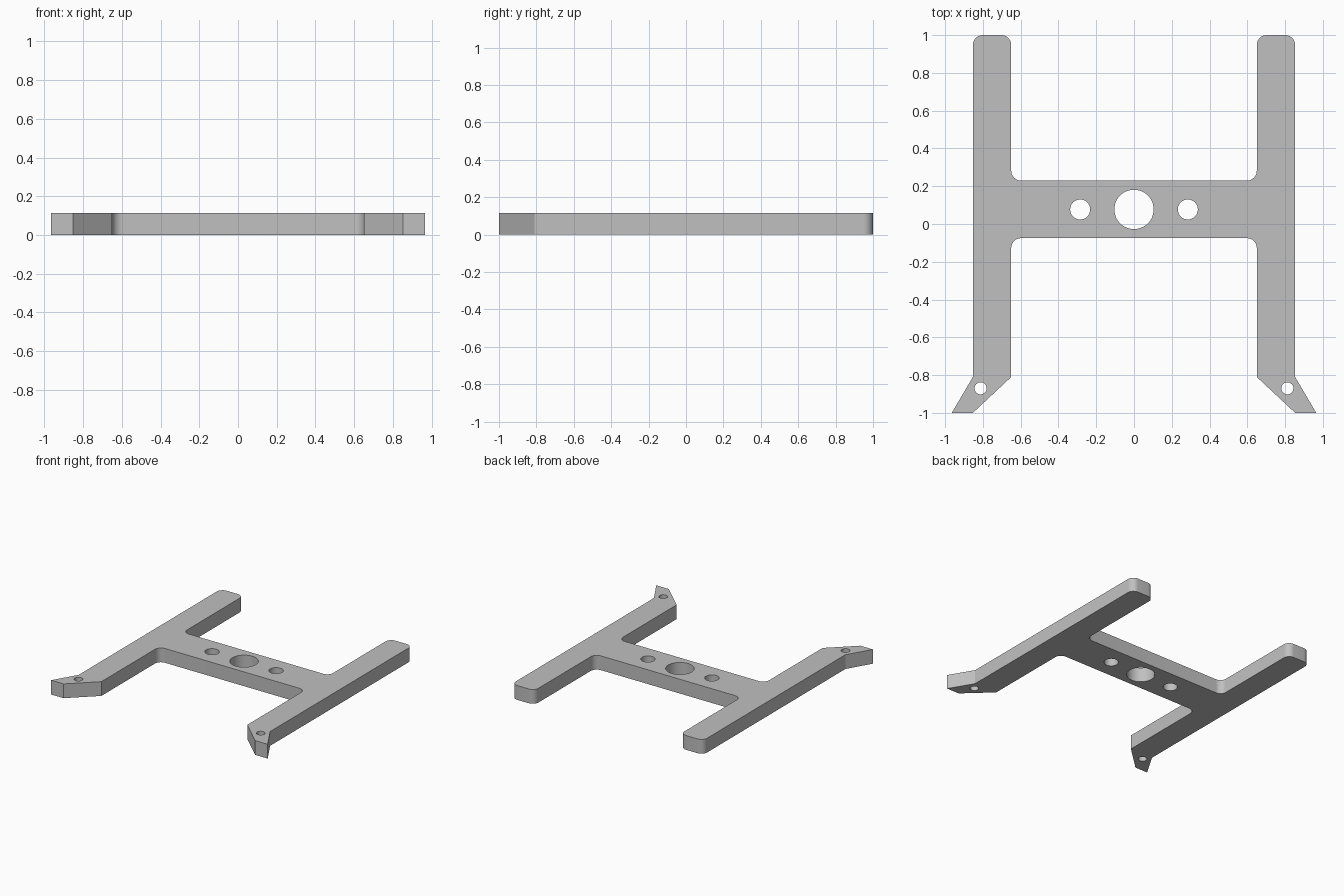
import bpy
import bmesh
from math import cos, sin, pi
from mathutils import Vector

cube = bpy.data.objects.get("Cube")
if cube:
    bpy.data.objects.remove(cube, do_unlink=True)

THICKNESS = 0.115
ROUND = 0.052

grey = bpy.data.materials.new("plain grey")
grey.use_nodes = True
colour = (0.53, 0.53, 0.53, 1)
grey.diffuse_color = colour
grey.node_tree.nodes["Principled BSDF"].inputs["Base Color"].default_value = colour


def rounded(prev, corner, nxt, radius, steps=10):
    """Points of a right-angled corner replaced by a quarter circle."""
    a = (prev - corner).normalized() * radius
    b = (nxt - corner).normalized() * radius
    centre = corner + a + b
    turns = [i / steps * pi / 2 for i in range(steps + 1)]
    return [centre - b * cos(t) - a * sin(t) for t in turns]


def circle(x, y, radius, sides):
    return [Vector((x + radius * cos(i * 2 * pi / sides),
                    y + radius * sin(i * 2 * pi / sides))) for i in range(sides)]


# Right-hand half of the outline: (x, y, is the corner rounded)
half = [(0.65, -0.075, True), (0.65, -0.81, False), (0.853, -1, False),
        (0.965, -1, False), (0.853, -0.81, False), (0.853, 1, True),
        (0.65, 1, True), (0.65, 0.23, True)]
corners = [(Vector((x, y)), r) for x, y, r in half]
corners += [(Vector((-x, y)), r) for x, y, r in reversed(half)]

outline = []
for i, (point, is_round) in enumerate(corners):
    before, after = corners[i - 1][0], corners[(i + 1) % len(corners)][0]
    outline += rounded(before, point, after, ROUND) if is_round else [point]

# Centre bore, two bolt holes and two foot holes
loops = [outline, circle(0, 0.077, 0.104, 48)]
for side in (-1, 1):
    loops.append(circle(side * 0.285, 0.077, 0.053, 32))
    loops.append(circle(side * 0.812, -0.87, 0.032, 24))

# Fill the flat plate around its holes, then raise it
bm = bmesh.new()
for loop in loops:
    verts = [bm.verts.new((p.x, p.y, 0)) for p in loop]
    for i, v in enumerate(verts):
        bm.edges.new((verts[i - 1], v))
bmesh.ops.triangle_fill(bm, edges=bm.edges[:], use_beauty=True, normal=(0, 0, 1))
raised = bmesh.ops.extrude_face_region(bm, geom=bm.faces[:], use_keep_orig=True)
top = [g for g in raised["geom"] if isinstance(g, bmesh.types.BMVert)]
bmesh.ops.translate(bm, verts=top, vec=(0, 0, THICKNESS))
bmesh.ops.recalc_face_normals(bm, faces=bm.faces[:])

mesh = bpy.data.meshes.new("frame_plate")
bm.to_mesh(mesh)
bm.free()
mesh.materials.append(grey)
plate = bpy.data.objects.new("frame_plate", mesh)
bpy.context.collection.objects.link(plate)

bpy.ops.object.select_all(action="DESELECT")
plate.select_set(True)
bpy.context.view_layer.objects.active = plate
bpy.ops.object.shade_smooth_by_angle(angle=pi / 7)
